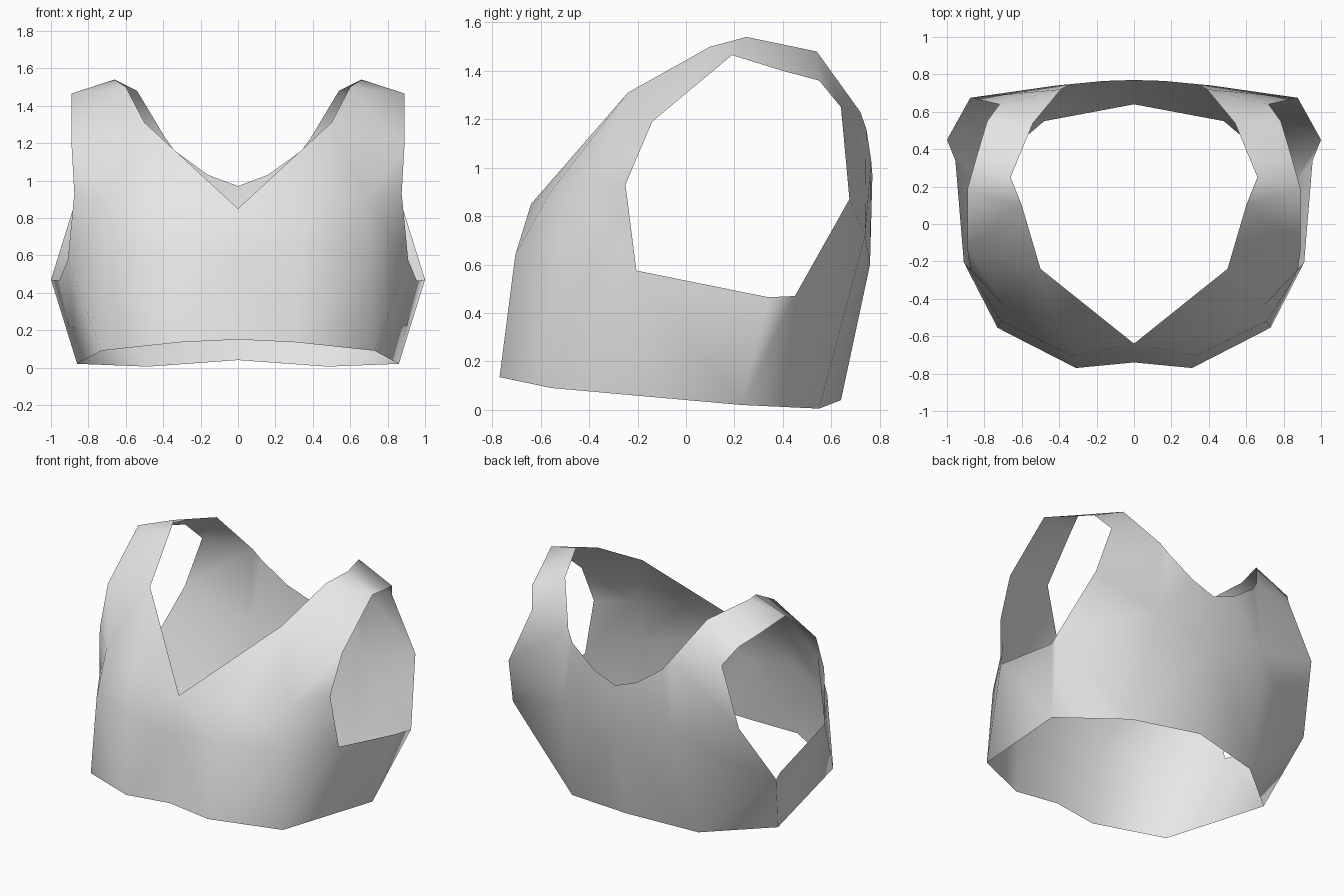
import bpy, bmesh
from mathutils import Vector

default = bpy.data.objects.get("Cube")
if default:
    bpy.data.objects.remove(default)

# Key outlines of one half of the garment, listed from front to back
neck = [(0, -.64, .85), (.5, -.24, 1.31), (.6, .1, 1.5), (.66, .25, 1.54), (.54, .54, 1.48),
        (.39, .72, 1.23), (.34, .745, 1.16), (.16, .765, 1.03), (0, .77, .97)]
arm_top = [(.875, -.25, .93), (.89, -.14, 1.19), (.89, .19, 1.465), (.83, .4, 1.4),
           (.785, .55, 1.36), (.72, .64, 1.25), (.875, .675, .87)]
arm_base = [(.91, -.205, .575), (.955, .34, .465), (1, .45, .47)]
hem = [(0, -.74, .15), (.31, -.77, .135), (.73, -.555, .09), (.86, .23, .02),
       (.48, .55, .005), (0, .64, .04)]
waist = [(0, -.68, .6), (.33, -.705, .64), (.71, -.52, .6)]
chest = [(.4, -.56, .9), (.7, -.43, .9)]
back = [(0, .76, .6), (.42, .74, .72)]

bm = bmesh.new()
neck, arm_top, arm_base, hem, waist, chest, back = [
    [bm.verts.new(p) for p in row]
    for row in (neck, arm_top, arm_base, hem, waist, chest, back)]


def strip(a, b):
    """Fill the band between two outlines, always taking the shorter diagonal."""
    i = j = 0
    while i < len(a) - 1 or j < len(b) - 1:
        step_a = (a[i + 1].co - b[j].co).length if i < len(a) - 1 else 99
        step_b = (b[j + 1].co - a[i].co).length if j < len(b) - 1 else 99
        if step_a < step_b:
            bm.faces.new((a[i], a[i + 1], b[j]))
            i += 1
        else:
            bm.faces.new((a[i], b[j + 1], b[j]))
            j += 1


# Front and side panels
chest_row = neck[:1] + chest + arm_top[:1]
strip(hem[:5], waist + arm_base)
strip(waist + arm_base[:1], chest_row)
strip(chest_row, [neck[1], arm_top[1]])
# Shoulder strap
strip(arm_top[1:6], neck[1:6])
# Back panel
back_row = back + arm_top[-1:]
strip(back_row, neck[:4:-1] + arm_top[5:6])
strip([hem[5], hem[4], arm_base[2]], back_row)

# Face everything outwards
bmesh.ops.recalc_face_normals(bm, faces=bm.faces)
bm.normal_update()
if sum(f.normal.dot(f.calc_center_median() - Vector((0, 0, .7))) for f in bm.faces) < 0:
    bmesh.ops.reverse_faces(bm, faces=bm.faces)

mesh = bpy.data.meshes.new("cropped_vest")
bm.to_mesh(mesh)
bm.free()
vest = bpy.data.objects.new("cropped_vest", mesh)
bpy.context.collection.objects.link(vest)
for poly in mesh.polygons:
    poly.use_smooth = True

mirror = vest.modifiers.new("other_half", "MIRROR")
mirror.use_clip = True

# Plain cloth colour
cloth = bpy.data.materials.new("light_grey_cloth")
cloth.use_nodes = True
grey = (.8, .8, .8, 1)
cloth.diffuse_color = grey
cloth.node_tree.nodes["Principled BSDF"].inputs["Base Color"].default_value = grey
mesh.materials.append(cloth)
